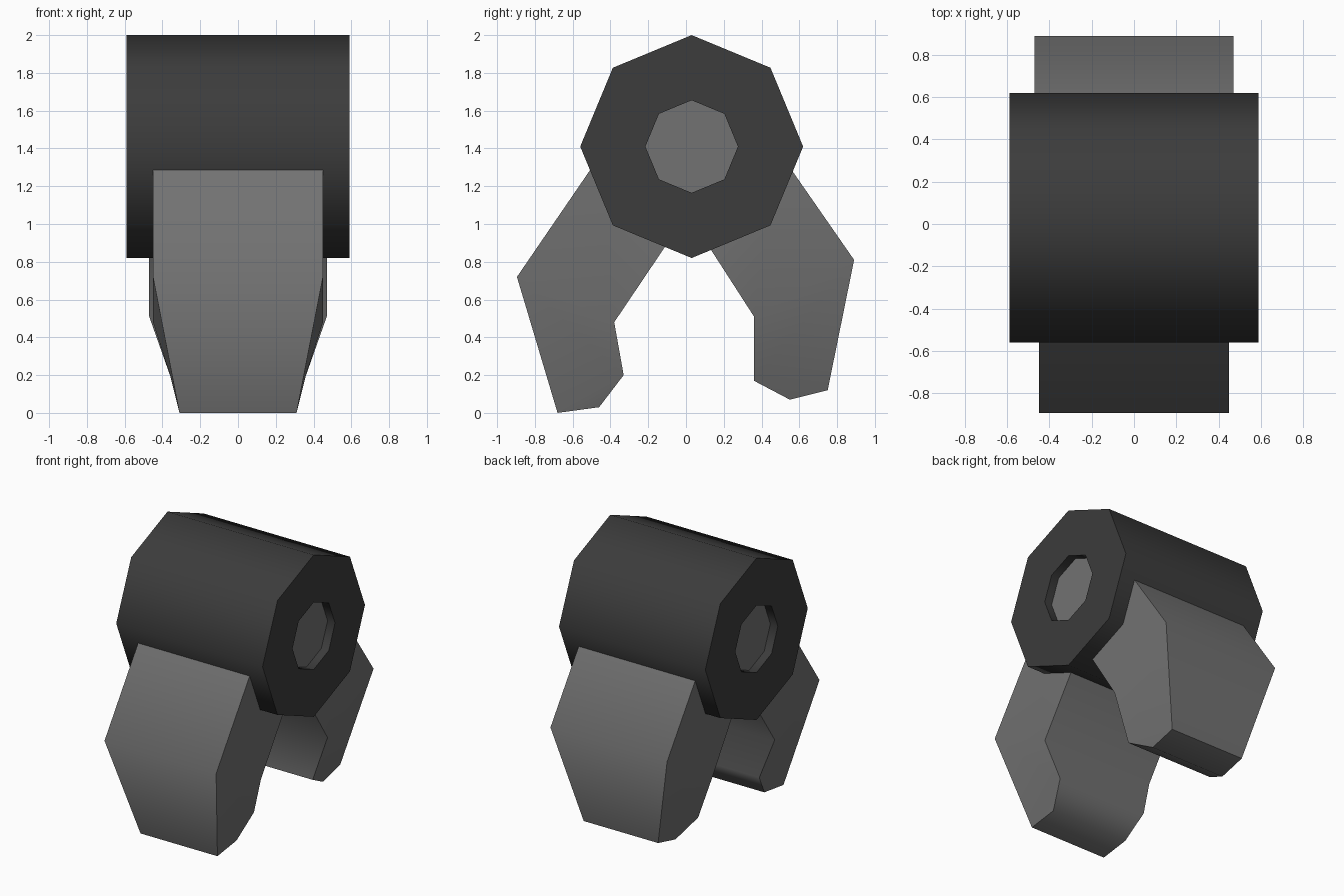
import bpy, bmesh, math

if "Cube" in bpy.data.objects:
    bpy.data.objects.remove(bpy.data.objects["Cube"])

CY, CZ = 0.03, 1.41          # axis of the barrel


def material(name, v):
    m = bpy.data.materials.new(name)
    m.diffuse_color = (v, v, v, 1)
    m.use_nodes = True
    m.node_tree.nodes["Principled BSDF"].inputs["Base Color"].default_value = m.diffuse_color
    return m


dark = material("dark_grey", 0.045)
mid = material("mid_grey", 0.17)


def finish(name, bm, mats, angle):
    bmesh.ops.recalc_face_normals(bm, faces=bm.faces[:])
    me = bpy.data.meshes.new(name)
    bm.to_mesh(me)
    bm.free()
    for m in mats:
        me.materials.append(m)
    ob = bpy.data.objects.new(name, me)
    bpy.context.collection.objects.link(ob)
    bpy.ops.object.select_all(action='DESELECT')
    ob.select_set(True)
    bpy.context.view_layer.objects.active = ob
    bpy.ops.object.shade_smooth_by_angle(angle=math.radians(angle))
    return ob


# Octagonal barrel: rings running from one recessed end to the other
def barrel():
    bm = bmesh.new()
    stations = [(-0.53, 0.245), (-0.59, 0.245), (-0.59, 0.59),
                (0.59, 0.59), (0.59, 0.245), (0.53, 0.245)]
    rings = []
    for x, r in stations:
        rings.append([bm.verts.new((x, CY + r * math.sin(i * math.pi / 4),
                                    CZ + r * math.cos(i * math.pi / 4)))
                      for i in range(8)])
    for a, b in zip(rings, rings[1:]):
        for i in range(8):
            j = (i + 1) % 8
            bm.faces.new((a[i], a[j], b[j], b[i]))
    # lighter caps at the bottom of the recesses
    for ring in (rings[0], rings[-1]):
        bm.faces.new(ring).material_index = 1
    finish("barrel", bm, [dark, mid], 60)


# Bent leg from a side profile of (y, z, half width):
# outer top, outer bend, toe, sole, inner low, inner bend, inner top
def leg(name, profile):
    bm = bmesh.new()
    sides = [[bm.verts.new((s * w, y, z)) for y, z, w in profile]
             for s in (-1, 1)]
    left, right = sides
    n = len(profile)
    for i in range(n):
        j = (i + 1) % n
        bm.faces.new((left[i], left[j], right[j], right[i]))
    for v in sides:
        bm.faces.new((v[0], v[1], v[5], v[6]))
        bm.faces.new((v[1], v[2], v[4], v[5]))
        bm.faces.new((v[2], v[3], v[4]))
    finish(name, bm, [mid], 60)


barrel()
leg("front_leg", [(-0.45, 1.37, 0.45), (-0.895, 0.72, 0.45), (-0.68, 0.0, 0.31),
                  (-0.46, 0.03, 0.31), (-0.33, 0.20, 0.36), (-0.38, 0.48, 0.45),
                  (-0.05, 0.97, 0.45)])
leg("back_leg", [(0.48, 1.40, 0.47), (0.89, 0.81, 0.47), (0.75, 0.12, 0.30),
                 (0.55, 0.07, 0.30), (0.36, 0.17, 0.35), (0.36, 0.51, 0.47),
                 (0.07, 0.96, 0.47)])
